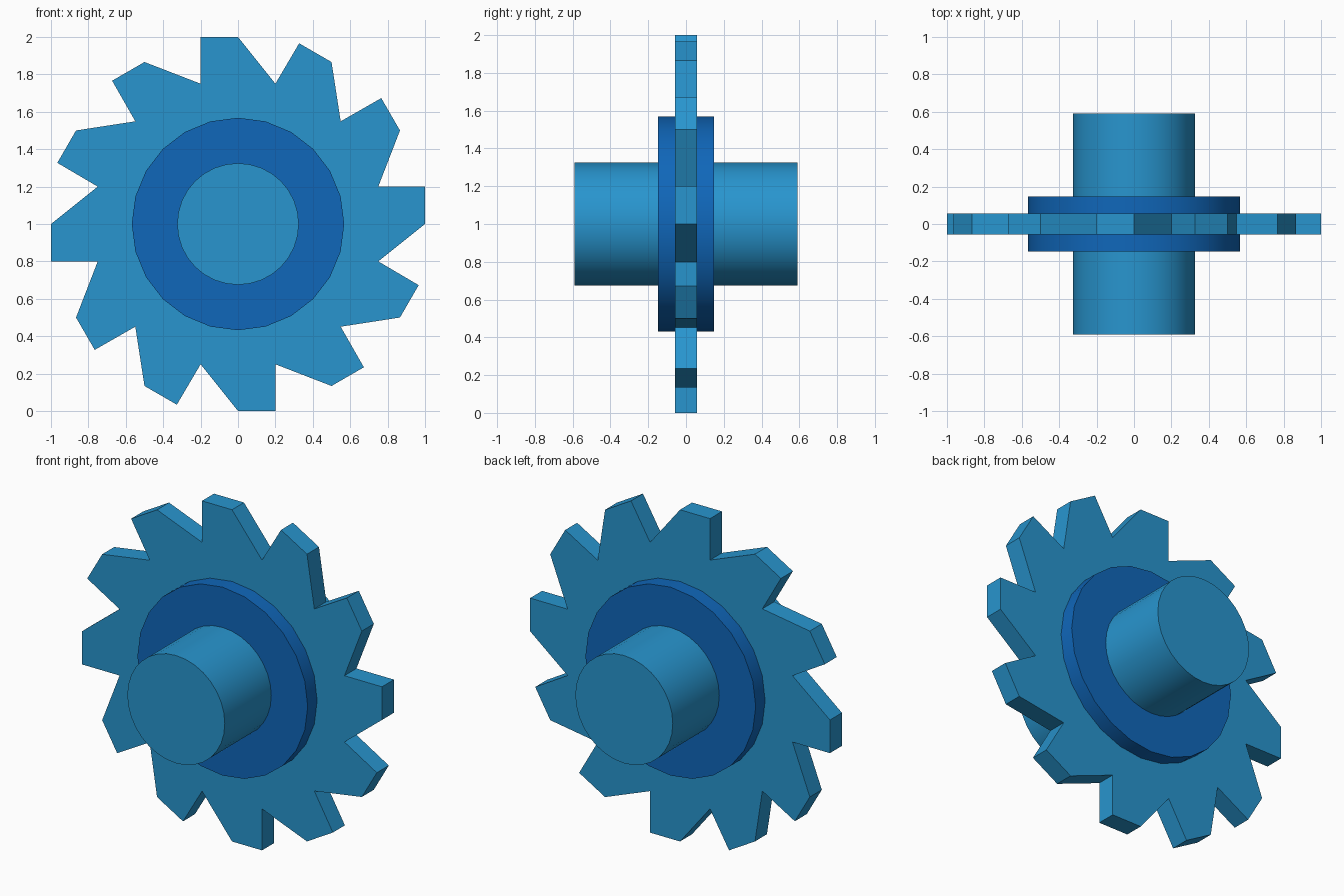
import bpy, bmesh, math

if "Cube" in bpy.data.objects:
    bpy.data.objects.remove(bpy.data.objects["Cube"])


def material(name, rgb):
    m = bpy.data.materials.new(name)
    m.diffuse_color = (*rgb, 1)
    m.use_nodes = True
    m.node_tree.nodes["Principled BSDF"].inputs["Base Color"].default_value = m.diffuse_color
    return m


def prism(name, outline, half_depth, mat, smooth=False):
    """Extrude an (x, z) outline along y, symmetric about y = 0, axis at z = 1."""
    bm = bmesh.new()
    face = bm.faces.new([bm.verts.new((x, -half_depth, z + 1)) for x, z in outline])
    ext = bmesh.ops.extrude_face_region(bm, geom=[face], use_keep_orig=True)
    for v in ext["geom"]:
        if isinstance(v, bmesh.types.BMVert):
            v.co.y = half_depth
    bmesh.ops.recalc_face_normals(bm, faces=bm.faces)
    mesh = bpy.data.meshes.new(name)
    bm.to_mesh(mesh)
    bm.free()
    mesh.materials.append(mat)
    obj = bpy.data.objects.new(name, mesh)
    bpy.context.collection.objects.link(obj)
    if smooth:
        bpy.ops.object.select_all(action='DESELECT')
        obj.select_set(True)
        bpy.context.view_layer.objects.active = obj
        bpy.ops.object.shade_smooth_by_angle(angle=math.radians(30))
    return obj


def circle(radius, sides):
    return [(radius * math.sin(2 * math.pi * i / sides),
             radius * math.cos(2 * math.pi * i / sides)) for i in range(sides)]


light_blue = material("light blue", (0.021, 0.30, 0.62))
deep_blue = material("deep blue", (0.005, 0.135, 0.49))

# Toothed wheel: a quarter outline of three teeth, repeated by quarter turns
quarter = [(-0.2, 0.75), (-0.2, 1.0), (0.0, 1.0),
           (0.2, 0.75), (0.327, 0.966), (0.5, 0.866),
           (0.549, 0.549), (0.766, 0.673), (0.866, 0.5)]
outline = []
for _ in range(4):
    outline += quarter
    quarter = [(z, -x) for x, z in quarter]
prism("toothed_wheel", outline, 0.057, light_blue)

# Collar and axle through the wheel
prism("collar", circle(0.568, 24), 0.147, deep_blue, smooth=True)
prism("axle", circle(0.325, 32), 0.59, light_blue, smooth=True)
